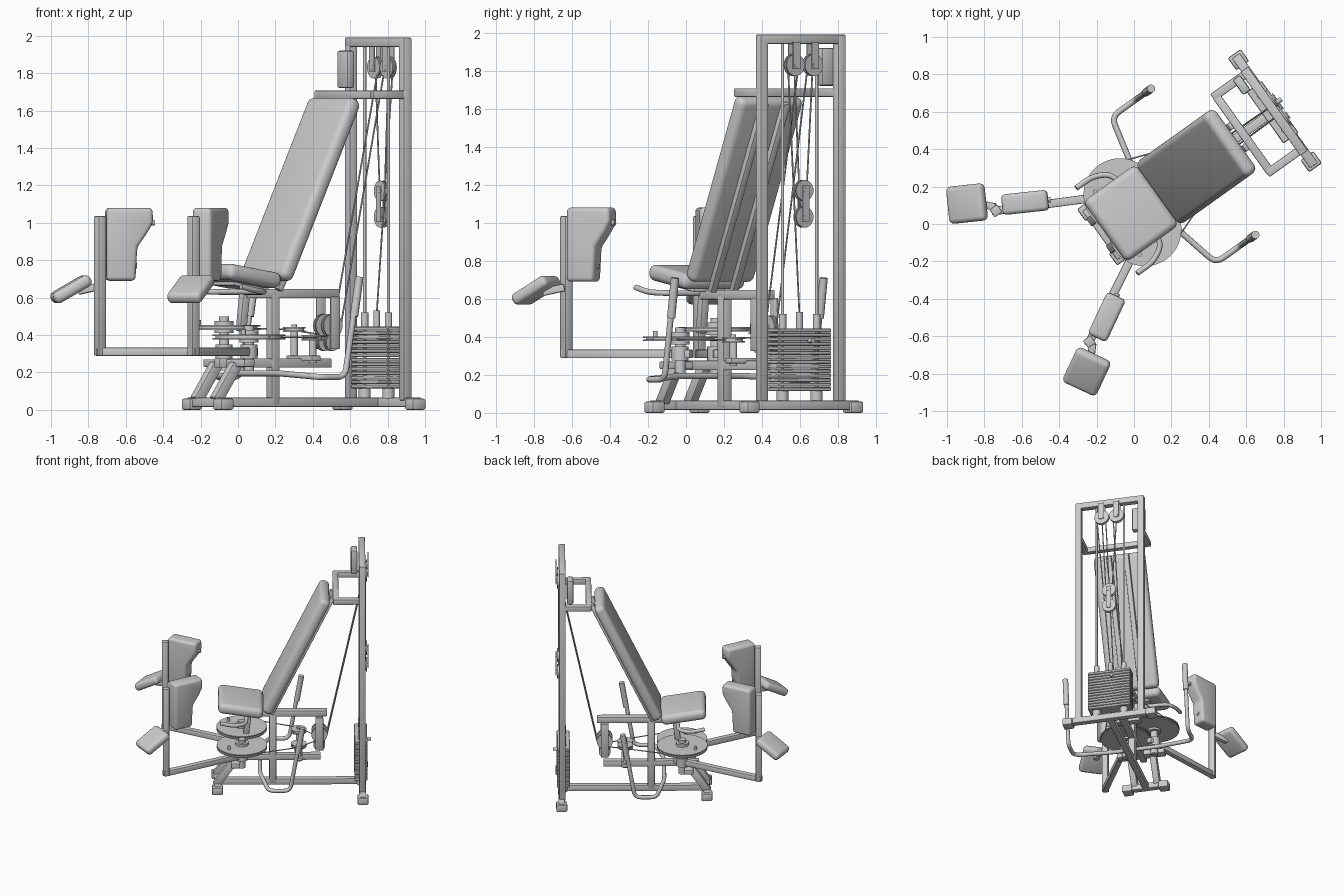
import bpy, bmesh, math
from mathutils import Matrix, Vector

if "Cube" in bpy.data.objects:
    bpy.data.objects.remove(bpy.data.objects["Cube"])

# machine frame: x runs from knees to weight stack, y across; whole machine is turned in plan
M = Matrix.Rotation(math.radians(35.5), 4, 'Z') @ Matrix.Translation((0, .056, 0))
V = Vector


def finish(name, bm, mat, bevel=0, seg=2):
    if bevel:
        bmesh.ops.bevel(bm, geom=bm.edges[:], offset=bevel, segments=seg, profile=.5, affect='EDGES')
    bmesh.ops.recalc_face_normals(bm, faces=bm.faces[:])
    me = bpy.data.meshes.new(name)
    bm.to_mesh(me)
    bm.free()
    ob = bpy.data.objects.new(name, me)
    bpy.context.collection.objects.link(ob)
    ob.matrix_world = M @ mat
    bpy.ops.object.select_all(action='DESELECT')
    ob.select_set(True)
    bpy.context.view_layer.objects.active = ob
    bpy.ops.object.shade_smooth_by_angle(angle=math.radians(40))
    return ob


def box(name, c, size, rot=None, bevel=.006, seg=2):
    bm = bmesh.new()
    bmesh.ops.create_cube(bm, size=1)
    bmesh.ops.scale(bm, vec=size, verts=bm.verts)
    return finish(name, bm, Matrix.Translation(c) @ (rot or Matrix()), bevel, seg)


def aim(d, up=V((0, 0, 1))):
    x = d.normalized()
    if abs(x.dot(up)) > .99:
        up = V((1, 0, 0))
    y = up.cross(x).normalized()
    return Matrix((x, y, x.cross(y))).transposed().to_4x4()


def beam(name, a, b, w=.05, h=.05, bevel=.006):
    a, b = V(a), V(b)
    return box(name, (a + b) / 2, ((b - a).length, w, h), aim(b - a), bevel)


def cyl(name, a, b, r, n=28, bevel=0):
    a, b = V(a), V(b)
    bm = bmesh.new()
    bmesh.ops.create_cone(bm, cap_ends=True, segments=n, radius1=r, radius2=r, depth=(b - a).length)
    q = V((0, 0, 1)).rotation_difference(b - a).to_matrix().to_4x4()
    return finish(name, bm, Matrix.Translation((a + b) / 2) @ q)


def tube(name, pts, r, fillet=.05):
    pts = [V(p) for p in pts]
    path = [pts[0]]
    for p, q, s in zip(pts, pts[1:], pts[2:]):
        f = min(fillet, (p - q).length / 2, (s - q).length / 2)
        a, b = q + (p - q).normalized() * f, q + (s - q).normalized() * f
        path += [a.lerp(q, t / 5).lerp(q.lerp(b, t / 5), t / 5) for t in range(6)]
    path.append(pts[-1])
    cu = bpy.data.curves.new(name, 'CURVE')
    cu.dimensions, cu.bevel_depth, cu.bevel_resolution, cu.use_fill_caps = '3D', r, 4, True
    sp = cu.splines.new('POLY')
    sp.points.add(len(path) - 1)
    for p, co in zip(sp.points, path):
        p.co = (*co, 1)
    ob = bpy.data.objects.new(name, cu)
    bpy.context.collection.objects.link(ob)
    ob.matrix_world = M
    return ob


def pulley(name, c, axis, r=.058):
    c, n = V(c), V(axis)
    for s in (-1, 1):
        cyl(name + "_flange", c + n * s * .006, c + n * s * .014, r)
    cyl(name + "_groove", c - n * .008, c + n * .008, r * .85)
    cyl(name + "_hub", c - n * .026, c + n * .026, .015, 12)


# base frame
beam("base_spine", (-.16, 0, .04), (.96, 0, .04))
beam("front_foot_bar", (-.16, -.16, .04), (-.16, .16, .04))
beam("rear_foot_bar", (.965, -.36, .04), (.965, .36, .04))
beam("middle_post", (.27, 0, .03), (.27, 0, .62), .055, .055)
beam("lower_beam", (-.1, 0, .25), (.64, 0, .25))
beam("lower_cross_plate", (-.02, -.19, .25), (-.02, .19, .25), .07, .04)
beam("seat_beam", (.08, 0, .622), (.69, 0, .622), .055, .05)
beam("seat_post", (.06, 0, .42), (.09, 0, .68), .045, .045)
box("seat_plate", (.04, 0, .66), (.2, .2, .02), Matrix.Rotation(math.radians(9), 4, 'Y'))
for s in (-1, 1):
    box("front_foot_cap", (-.16, s * .145, .03), (.085, .08, .06), bevel=.01)
    box("rear_foot_cap", (.965, s * .335, .03), (.085, .08, .06), bevel=.01)
    beam("slanted_leg", (-.17, s * .09, .05), (-.04, s * .09, .24), .05, .06)
    # weight tower
    beam("tower_upright", (.96, s * .25, .05), (.96, s * .25, 1.985))
    beam("upper_arm", (.735, s * .25, 1.685), (.94, s * .25, 1.685), .045, .045)
    cyl("guide_rod", (.95, s * .11, .06), (.95, s * .11, 1.95), .009, 12)
    cyl("guide_collar", (.95, s * .11, .44), (.95, s * .11, .52), .02, 16)
    cyl("stack_bumper", (.95, s * .11, .06), (.95, s * .11, .115), .032, 20)
beam("tower_top_bar", (.96, -.275, 1.965), (.96, .275, 1.965))
beam("upper_cross_bar", (.755, -.25, 1.685), (.755, .25, 1.685), .045, .045)
box("instruction_box", (.90, .215, 1.82), (.05, .1, .2), bevel=.012)

# weight stack
for i in range(14):
    box("weight_plate", (.95, 0, .125 + i * .0238), (.10, .34, .021), bevel=.004, seg=1)
cyl("stack_stem", (.95, 0, .44), (.95, 0, .53), .018, 16)
cyl("stack_pin", (.99, .03, .38), (1.03, .03, .38), .013, 12)

# upholstery
d = V((.465, 0, .97))
back = Matrix.Rotation(math.atan2(d.x, d.z), 4, 'Y')
c = V((.45, 0, 1.178))
box("back_pad", c, (.085, .41, 1.07), back, .036, 5)
for s in (-1, 1):
    off = back @ V((.058, s * .07, 0))
    beam("back_rail", c + off - d.normalized() * .57, c + off + d.normalized() * .53, .04, .035)
box("seat_pad", (.02, 0, .715), (.35, .40, .085), Matrix.Rotation(math.radians(9), 4, 'Y'), .036, 5)

# swing arms, thigh pads and knee pads, one per side
PAD = [(.035, .69), (.035, 1.08), (.282, 1.08), (.285, 1.0), (.25, .94), (.2, .87), (.19, .69)]
for s in (-1, 1):
    ax, ay = V((.87, -.49 * s, 0)).normalized(), V((.49, .87 * s, 0)).normalized()
    foot = V((-.56, s * .43, 0))
    pivot = V((.03, s * .115, 0))
    up = V((0, 0, 1))
    beam("swing_arm", foot + up * .31 - ax * .022, pivot + V((.06, -s * .03, .31)), .045, .045)
    beam("swing_arm_upright", foot + up * .29, foot + up * 1.035, .05, .05)
    rot = Matrix((ax, ay, up)).transposed().to_4x4()
    bm = bmesh.new()
    f = bm.faces.new([bm.verts.new((a, -.027, z)) for a, z in PAD])
    ext = bmesh.ops.extrude_face_region(bm, geom=[f])
    bmesh.ops.translate(bm, vec=(0, .11, 0), verts=[v for v in ext['geom'] if isinstance(v, bmesh.types.BMVert)])
    mat = Matrix.Translation(foot) @ rot
    finish("thigh_pad", bm, mat, .022, 4)
    for z, a in ((1.0, .29), (.77, .195)):
        p = foot + ax * (a - .015) + ay * .028 + up * z
        cyl("pad_bolt", p, p + ax * .022, .014, 12)
    kc = foot - ax * .15 + ay * .055 + up * .645
    tilt = rot @ Matrix.Rotation(math.radians(-30), 4, 'Y')
    box("knee_pad", kc, (.225, .2, .065), tilt, .027, 4)
    beam("knee_bracket", foot + up * .66 + ay * .02, kc + ax * .04 - up * .01, .04, .04)
    # cam discs and pivots
    z = .44 if s > 0 else .39
    cyl("cam_disc_lower", pivot + up * (z - .013), pivot + up * (z - .005), .195, 48)
    cyl("cam_disc_groove", pivot + up * (z - .006), pivot + up * (z + .006), .18, 48)
    cyl("cam_disc_upper", pivot + up * (z + .005), pivot + up * (z + .013), .195, 48)
    cyl("pivot_shaft", pivot + up * .21, pivot + up * (z + .06), .028)
    cyl("pivot_bearing", pivot + up * .275, pivot + up * .35, .045)
    cyl("cam_hub", pivot + up * (z - .03), pivot + up * (z + .035), .05)
    cyl("cam_peg", pivot + V((-.1, s * .09, z)), pivot + V((-.1, s * .09, z + .04)), .012, 12)
    # side handles
    tube("side_handle", [(.49, s * .48, .70), (.40, s * .48, .175), (.235, s * .48, .175),
                         (.17, s * .2, .195), (.17, 0, .195)], .016)
    tube("handle_grip", [(.495, s * .48, .71), (.46, s * .48, .50)], .022)
    tube("seat_lever", [(-.14, s * .28, .66), (-.03, s * .28, .635), (.06, s * .23, .63), (.07, 0, .63)], .015)
    # horizontal guide pulleys
    h = V((.47, s * .085, .43 if s > 0 else .385))
    pulley("guide_pulley", h, (0, 0, 1), .06)
    cyl("guide_pulley_post", (h.x, h.y, .25), h, .02, 16)
    tube("cam_cable", [pivot + V((0, s * .18, z)), h + V((0, s * .05, 0)), (.62, s * .03, .40)], .004, .02)
    # top pulleys with hangers
    pulley("top_pulley", (.985, s * .06, 1.83), (1, 0, 0))
    for e in (-.022, .022):
        box("top_pulley_hanger", (.985 + e, s * .06, 1.88), (.006, .045, .14), bevel=0)
    # lower turning pulleys
    pulley("turning_pulley", (.63, s * .035, .45), (0, 1, 0), .062)
    pulley("turning_pulley_small", (.63, s * .035, .36), (0, 1, 0), .045)
    box("turning_pulley_plate", (.63, s * .066, .465), (.06, .008, .28), bevel=.003)
    # cables
    tube("slanted_cable", [(.985, s * .03, 1.84), (.69, s * .035, .45)], .0045)
    tube("stack_cable", [(.985, s * .06, 1.83), (.985, s * .02, 1.1 + s * .06)], .0045)
box("guide_pulley_beam", (.47, 0, .275), (.06, .24, .03))
tube("lift_cable", [(.985, -.1, 1.83), (.95, 0, .5)], .0045)

# floating double pulley
for z in (1.17, 1.03):
    pulley("floating_pulley", (.985, 0, z), (1, 0, 0), .055)
for e in (-.022, .022):
    box("floating_pulley_plate", (.985 + e, 0, 1.10), (.006, .04, .19), bevel=0)
